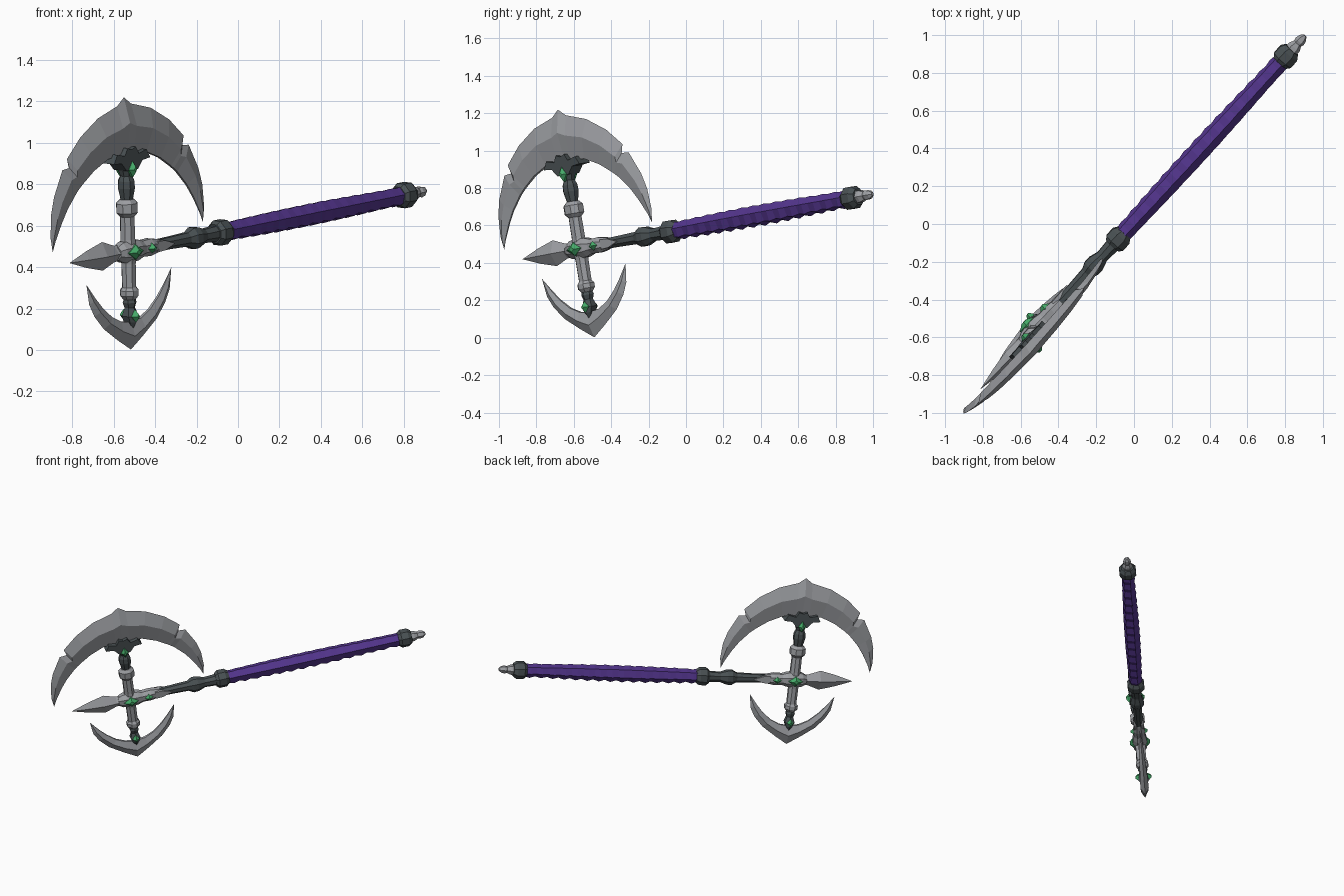
import bpy, bmesh, math
from mathutils import Matrix, Vector

if "Cube" in bpy.data.objects:
    bpy.data.objects.remove(bpy.data.objects["Cube"])

# Frame of the weapon: u along the haft, v up through the blades, n out of the flat side
u = Vector((0.670, 0.730, 0.136)).normalized()
v = Vector((-0.0245, -0.155, 0.988))
v = (v - u * v.dot(u)).normalized()
n = u.cross(v)
FRAME = Matrix.Translation((-0.53, -0.566, 0.477)) @ Matrix((u, v, n)).transposed().to_4x4()


def material(name, rgb):
    m = bpy.data.materials.new(name)
    m.diffuse_color = (*rgb, 1)
    m.use_nodes = True
    m.node_tree.nodes["Principled BSDF"].inputs["Base Color"].default_value = m.diffuse_color
    return m


STEEL = material("steel", (0.34, 0.35, 0.37))
IRON = material("dark_iron", (0.068, 0.083, 0.088))
PURPLE = material("purple_wrap", (0.088, 0.036, 0.27))
GREEN = material("green_gem", (0.06, 0.40, 0.14))


def finish(bm, name, mat):
    bmesh.ops.remove_doubles(bm, verts=bm.verts, dist=0.0005)
    bmesh.ops.recalc_face_normals(bm, faces=bm.faces)
    bm.transform(FRAME)
    me = bpy.data.meshes.new(name)
    bm.to_mesh(me)
    bm.free()
    me.materials.append(mat)
    ob = bpy.data.objects.new(name, me)
    bpy.context.collection.objects.link(ob)
    return ob


def bridge(bm, rings, closed=True):
    """Skin a row of equal vertex rings and cap both ends."""
    k = len(rings[0])
    for r0, r1 in zip(rings, rings[1:]):
        for j in range(k):
            bm.faces.new((r0[j], r0[(j + 1) % k], r1[(j + 1) % k], r1[j]))
    if closed:
        bm.faces.new(rings[0])
        bm.faces.new(rings[-1])


def turned(name, mat, axis, stations, sides=8, phase=0.5, centre=(0, 0), wobble=0):
    """Rings of (position, radius 1, radius 2) strung along one axis."""
    bm = bmesh.new()
    rings = []
    for i, (t, r1, r2) in enumerate(stations):
        ring = []
        for j in range(sides):
            a = 2 * math.pi * (j + phase) / sides
            w = 1 + wobble * math.cos(a + math.pi * i)
            p, q = r1 * w * math.cos(a), r2 * w * math.sin(a)
            co = {'x': (t, p, q), 'y': (p, t, q),
                  'z': (centre[0] + p, centre[1] + q, t)}[axis]
            ring.append(bm.verts.new(co))
        rings.append(ring)
    bridge(bm, rings)
    return finish(bm, name, mat)


def crescent(name, outer, inner, thick, ridge):
    """Double-edged blade, listed from centre to tip and mirrored."""
    cols = [(o, i, t) for o, i, t in zip(outer, inner, thick)]
    full = [((-o[0], o[1]), (-i[0], i[1]), t) for o, i, t in cols[:0:-1]] + cols
    bm = bmesh.new()
    rings = []
    for o, i, t in full:
        mx, my = (o[k] * (1 - ridge) + i[k] * ridge for k in (0, 1))
        pts = [(o[0], o[1], 0), (mx, my, t), (i[0], i[1], t * 0.35),
               (i[0], i[1], -t * 0.35), (mx, my, -t)]
        rings.append([bm.verts.new(p) for p in pts])
    bridge(bm, rings, closed=False)
    return finish(bm, name, STEEL)


def plate(name, mat, pts, half):
    """Flat prism cut from a side profile."""
    bm = bmesh.new()
    rings = [[bm.verts.new((x, y, z)) for x, y in pts] for z in (-half, half)]
    bridge(bm, rings)
    return finish(bm, name, mat)


# Large upper blade with a nick in each wing
crescent("upper_blade",
         [(0, .752), (.05, .715), (.19, .675), (.32, .60), (.42, .508), (.405, .462),
          (.455, .458), (.52, .335), (.545, .25), (.553, .14), (.541, .068)],
         [(0, .480), (.05, .478), (.14, .468), (.24, .425), (.315, .375), (.335, .36),
          (.36, .34), (.43, .265), (.475, .20), (.52, .12), (.541, .068)],
         [.036, .035, .033, .030, .025, .022, .021, .017, .014, .008, 0], 0.45)

# Small lower blade
crescent("lower_blade",
         [(0, -.481), (.09, -.425), (.19, -.356), (.255, -.285), (.29, -.222), (.306, -.122)],
         [(0, -.345), (.07, -.335), (.135, -.304), (.20, -.25), (.245, -.20), (.306, -.122)],
         [.030, .027, .022, .018, .012, 0], 0.5)

# Upright shafts carrying the blades
turned("upper_shaft", STEEL, 'y',
       [(.0, .044, .044), (.06, .038, .038), (.17, .037, .037), (.19, .057, .054),
        (.235, .057, .054), (.255, .036, .036)])
turned("lower_shaft", STEEL, 'y',
       [(.0, .044, .044), (-.06, .037, .037), (-.175, .036, .036), (-.19, .049, .047),
        (-.215, .049, .047), (-.235, .032, .032)])
turned("upper_neck", IRON, 'y',
       [(.245, .030, .030), (.265, .034, .034), (.31, .044, .044), (.345, .042, .042),
        (.37, .030, .030), (.41, .046, .046), (.50, .040, .040)])
turned("lower_neck", IRON, 'y',
       [(-.225, .027, .027), (-.25, .035, .035), (-.275, .026, .026), (-.315, .040, .046),
        (-.345, .026, .040), (-.375, .006, .02)], sides=6)

# Claws gripping the upper blade
for side, s in (("left", -1), ("right", 1)):
    plate(side + "_blade_claw", IRON,
          [(s * x, y) for x, y in ((.0, .40), (.04, .40), (.075, .44), (.13, .445),
                                   (.105, .488), (.05, .475), (.03, .51), (.0, .50))], .043)

# Flattened front spike and the steel hub
turned("front_spike", STEEL, 'x',
       [(-.42, .001, .001), (-.30, .041, .022), (-.185, .070, .036),
        (-.10, .040, .032), (-.04, .036, .034)], sides=4, phase=0)
turned("hub", STEEL, 'x',
       [(-.085, .034, .034), (-.055, .052, .048), (.0, .060, .056), (.055, .054, .052),
        (.09, .042, .044), (.15, .045, .044), (.20, .035, .035), (.23, .026, .026)])

# Steel tongues running from the hub over the dark haft
plate("hub_tongue", STEEL, [(.18, .026), (.23, .024), (.30, .0), (.23, -.024), (.18, -.026)], .036)

# Dark forward haft with swelling and collars
turned("fore_haft", IRON, 'x',
       [(.19, .030, .030), (.30, .032, .032), (.42, .036, .036), (.455, .056, .052),
        (.49, .054, .052), (.54, .036, .036), (.63, .041, .041)])
for name, t in (("front_collar", .62), ("rear_collar", 1.945)):
    turned(name, IRON, 'x',
           [(t, .048, .048), (t + .02, .064, .064), (t + .07, .064, .064), (t + .095, .046, .046)])

# Ribbed grip, each rib leaning over to the next
RIBS = 30
grip = []
for i in range(RIBS + 1):
    f = i / RIBS
    r = 0.047 + 0.009 * math.sin(math.pi * min(1, f * 1.1)) + (0.002 if i % 2 else -0.002)
    grip.append((.70 + 1.26 * f, r, r))
turned("grip_wrap", PURPLE, 'x', grip, sides=6, phase=0.25, wobble=0.09)

# Pommel
turned("pommel", STEEL, 'x',
       [(2.02, .038, .038), (2.06, .036, .036), (2.085, .024, .024), (2.10, .029, .029),
        (2.125, .024, .024), (2.142, .010, .010)], sides=6)

# Faceted gems, showing on both flat sides
for name, x, y, rx, ry, h in (("hub_gem", 0, 0, .052, .036, .052),
                              ("small_hub_gem", .13, 0, .030, .024, .041),
                              ("upper_gem", 0, .405, .027, .040, .045),
                              ("lower_gem", 0, -.315, .024, .030, .038)):
    turned(name, GREEN, 'z',
           [(-h - .020, rx * .35, ry * .35), (-h, rx, ry), (h, rx, ry),
            (h + .020, rx * .35, ry * .35)], sides=4, phase=0, centre=(x, y))
